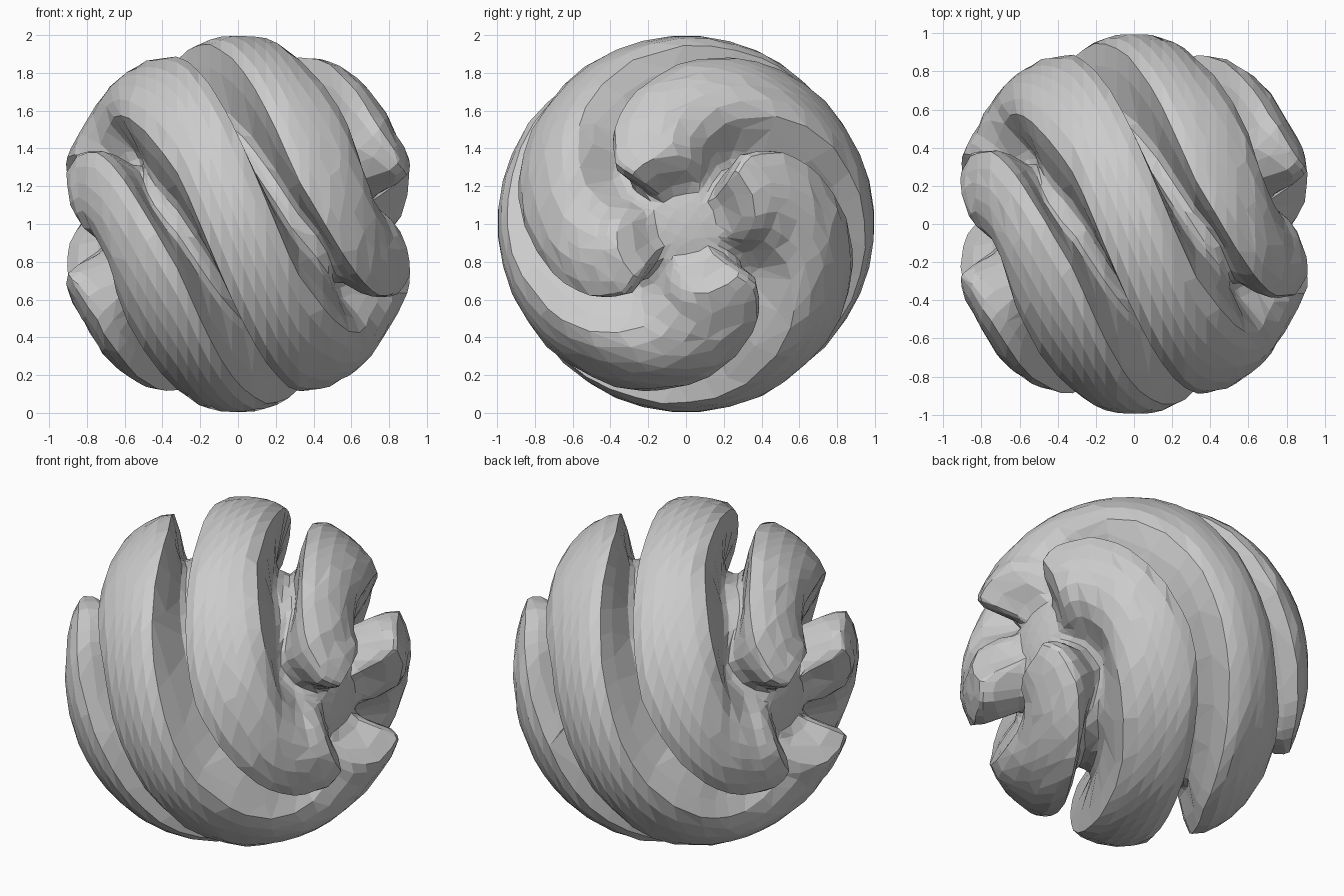
import bpy, bmesh, math, random

if "Cube" in bpy.data.objects:
    bpy.data.objects.remove(bpy.data.objects["Cube"])

random.seed(3)

# One groove-to-groove section: angle, radius at the waist, radius near the ends
SECTION = [(0, .62, .68), (6, .625, .70), (10, .66, .74), (13, .85, .78), (16, .965, .84),
           (25, .99, .91), (36, 1.0, .955), (45, 1.0, .975), (54, 1.0, .985),
           (65, .99, .99), (74, .965, .99), (77, .85, .98), (80, .66, .93), (84, .625, .76)]
# Spiral of the groove: latitude from the waist, twist in degrees
TWIST = [(0, 0), (18, 45), (38, 79), (49, 97), (61, 108), (72, 103), (80, 95), (90, 90)]
ARMS, ROWS, HUB = 4, 50, .72


def lerp_table(table, t):
    for (a, va), (b, vb) in zip(table, table[1:]):
        if t <= b:
            return va + (vb - va) * (t - a) / (b - a)
    return table[-1][1]


def smooth(a, b, t):
    t = min(max((t - a) / (b - a), 0), 1)
    return t * t * (3 - 2 * t)


def point(lat, r, phi):
    # near the waist the groove walls run straight in towards the axis
    la, ph = math.radians(lat), math.radians(phi)
    rx = r + (1 - r) * (1 - smooth(20, 55, abs(lat)))
    return (rx * math.sin(la), r * math.cos(la) * math.cos(ph),
            1 + r * math.cos(la) * math.sin(ph))


# Spiral-lobed ball, twisted around the x axis
bm = bmesh.new()
rings = []
n = len(SECTION)
for i in range(ROWS):
    lat = -84 + 168 * i / (ROWS - 1)
    side = 1 if lat >= 0 else -1
    a = abs(lat)
    end = smooth(30, 63, a)          # soft side / hooked side of each arm
    twist = side * lerp_table(TWIST, a)
    ring = []
    for arm in range(ARMS):
        for j in range(n):
            u, r_mid, _ = SECTION[j]
            r_end = SECTION[j if side > 0 else (n - j) % n][2]
            # sunken hub, starting later on the hooked tips
            dish = smooth(55 + 11 * (r_end - .68) / .31, 77, a)
            r = r_mid + (r_end - r_mid) * end
            r += (HUB - r) * dish
            # undercut the hooked side
            under = -side * 9 * end * (1 - dish) * max(0, (.85 - r) / .2)
            jit = random.uniform(-.006, .006) * (1 - dish)
            ring.append(bm.verts.new(point(lat, min(r + jit, .998),
                                           135 + 90 * arm + twist + u + under)))
    rings.append(ring)

for lo, hi in zip(rings, rings[1:]):
    for k in range(len(lo)):
        m = (k + 1) % len(lo)
        bm.faces.new((lo[k], lo[m], hi[m], hi[k]))

# Hub caps at both ends
for ring, x in ((rings[0], -HUB), (rings[-1], HUB)):
    c = bm.verts.new((x, 0, 1))
    for k in range(len(ring)):
        bm.faces.new((c, ring[k], ring[(k + 1) % len(ring)]))
bmesh.ops.recalc_face_normals(bm, faces=bm.faces)

mesh = bpy.data.meshes.new("spiral_ball")
bm.to_mesh(mesh)
bm.free()
ball = bpy.data.objects.new("spiral_ball", mesh)
bpy.context.collection.objects.link(ball)

# Irregular faceted triangles
dec = ball.modifiers.new("facets", 'DECIMATE')
dec.ratio = .65
